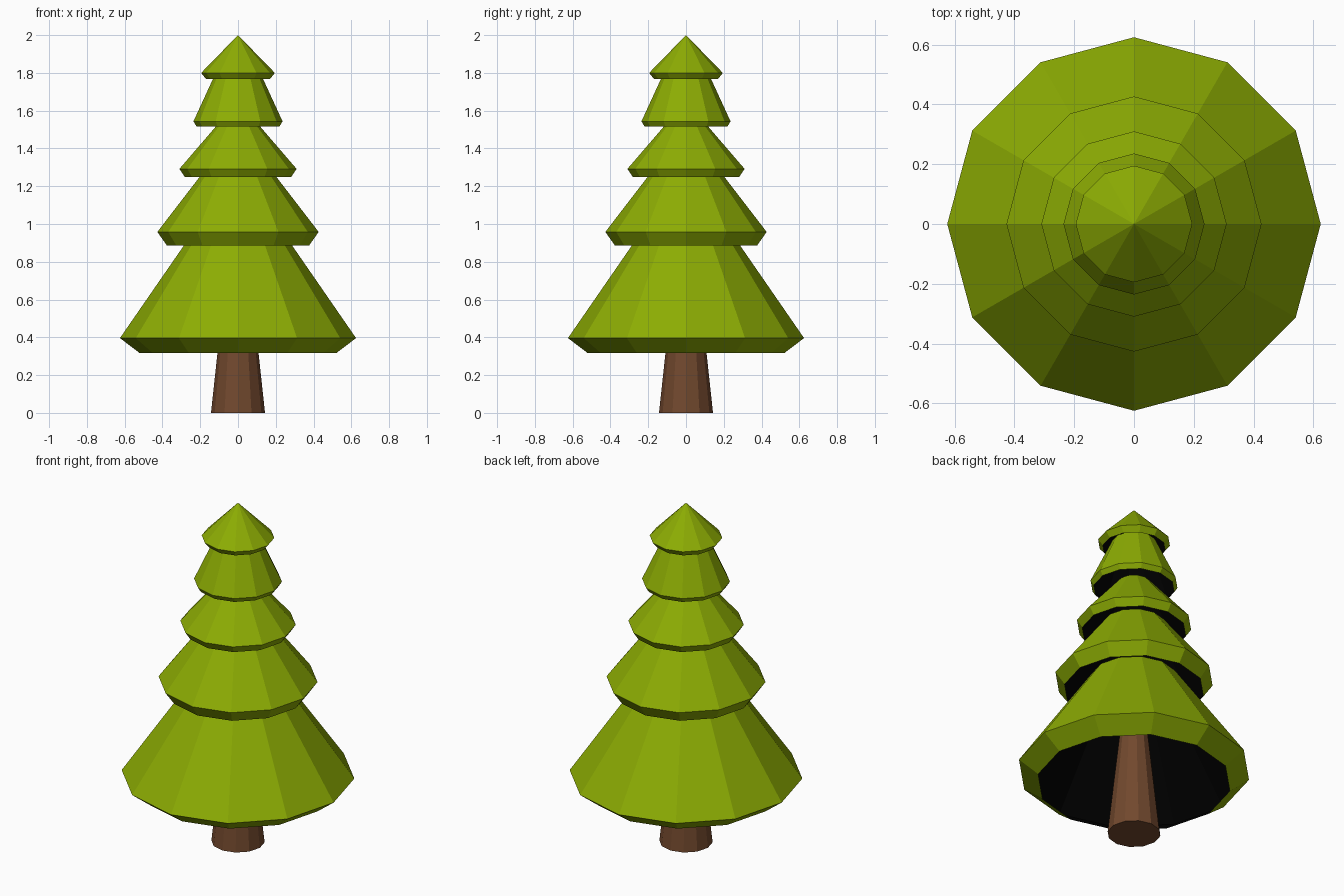
import bpy, bmesh, math

if "Cube" in bpy.data.objects:
    bpy.data.objects.remove(bpy.data.objects["Cube"])

SIDES = 12


def material(name, rgb):
    m = bpy.data.materials.new(name)
    m.diffuse_color = (*rgb, 1.0)
    m.use_nodes = True
    m.node_tree.nodes["Principled BSDF"].inputs["Base Color"].default_value = m.diffuse_color
    return m


GREEN = material("leaf green", (0.265, 0.415, 0.001))
BLACK = material("dark underside", (0.0, 0.0, 0.0))
BROWN = material("bark brown", (0.168, 0.066, 0.027))


def revolve(name, profile, mat, inward=False):
    """Spin (radius, z) points round z; a radius of 0 makes a single tip.
    A profile running upwards gives outward faces unless inward is set."""
    bm = bmesh.new()
    rings = []
    for r, z in profile:
        count = SIDES if r > 0 else 1
        rings.append([bm.verts.new((r * math.cos(2 * math.pi * i / SIDES),
                                    r * math.sin(2 * math.pi * i / SIDES), z))
                      for i in range(count)])
    for a, b in zip(rings, rings[1:]):
        for i in range(SIDES):
            j = (i + 1) % SIDES
            corners = []
            for v in (a[i % len(a)], a[j % len(a)], b[j % len(b)], b[i % len(b)]):
                if v not in corners:
                    corners.append(v)
            bm.faces.new(corners[::-1] if inward else corners)
    mesh = bpy.data.meshes.new(name)
    bm.to_mesh(mesh)
    bm.free()
    mesh.materials.append(mat)
    obj = bpy.data.objects.new(name, mesh)
    bpy.context.collection.objects.link(obj)


# Tapered trunk, running up inside the lowest branches
revolve("trunk", [(0, 0), (0.143, 0), (0.063, 0.74), (0, 0.74)], BROWN)

# Branch tiers: lower rim, widest ring, top ring (radius, z)
TIERS = [
    ((0.521, 0.317), (0.625, 0.396), (0.232, 0.965)),
    ((0.377, 0.887), (0.427, 0.958), (0.168, 1.295)),
    ((0.281, 1.248), (0.310, 1.292), (0.088, 1.55)),
    ((0.218, 1.515), (0.236, 1.543), (0.118, 1.80)),
    ((0.169, 1.767), (0.195, 1.80), (0, 2.00)),
]
T = 0.004
for n, (rim, wide, top) in enumerate(TIERS, 1):
    # green outer skin
    revolve(f"branch_tier_{n}", [rim, wide, top], GREEN)
    # dark hollow inside, sharing the rim
    inner_top = (top[0] - T, top[1]) if top[0] else (0, top[1] - 2 * T)
    revolve(f"branch_underside_{n}", [rim, (wide[0] - T, wide[1]), inner_top],
            BLACK, inward=True)
